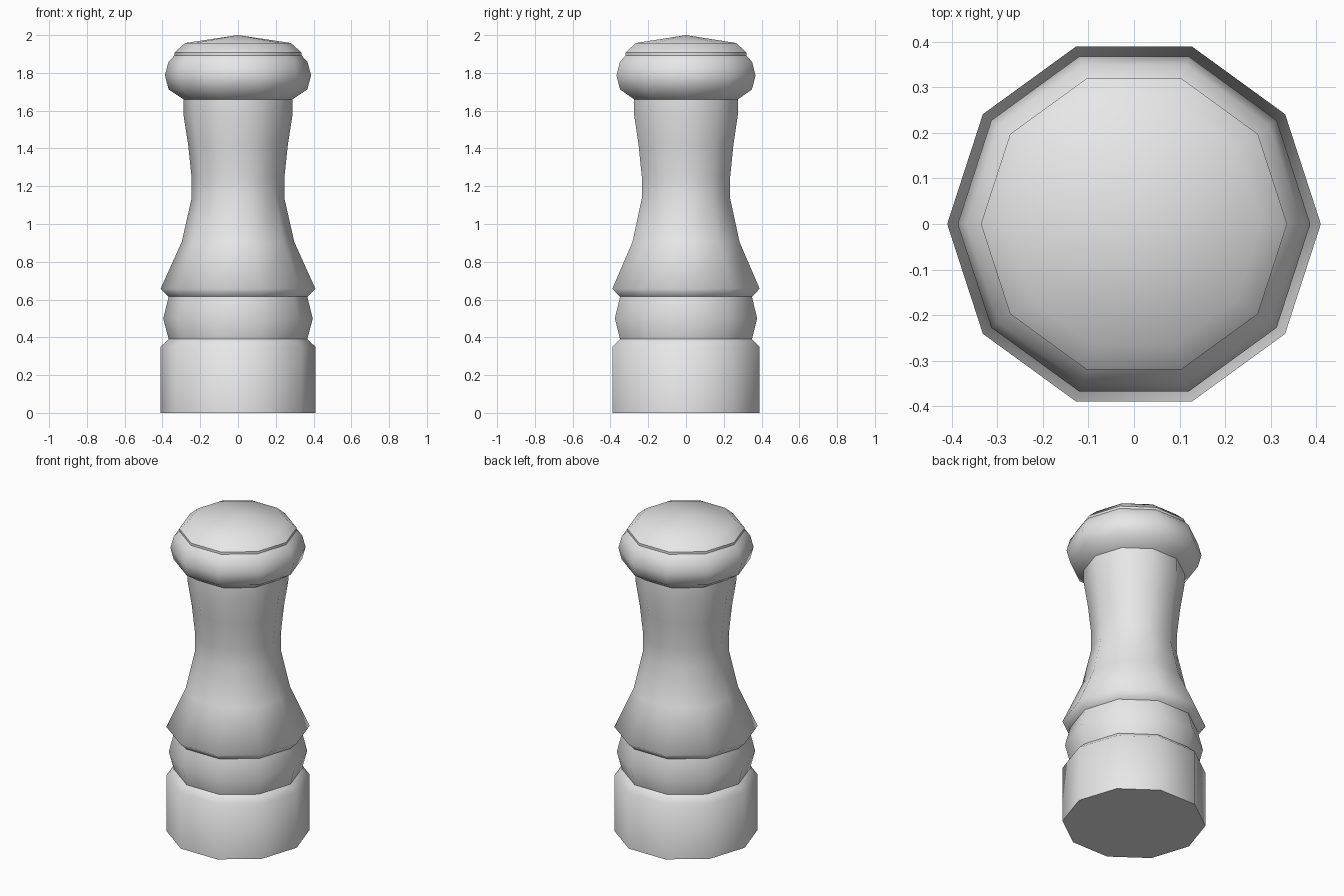
import bpy, bmesh
from math import cos, sin, tau, radians

SIDES = 10

cube = bpy.data.objects.get("Cube")
if cube:
    bpy.data.objects.remove(cube, do_unlink=True)

grey = bpy.data.materials.new("plain grey")
grey.use_nodes = True
colour = (0.8, 0.8, 0.8, 1)
grey.diffuse_color = colour
grey.node_tree.nodes["Principled BSDF"].inputs["Base Color"].default_value = colour


def lathe(name, profile):
    """Turn a (radius, height) profile, listed bottom to top, around z."""
    bm = bmesh.new()
    rings = []
    for r, z in profile:
        count = SIDES if r > 0 else 1
        rings.append([bm.verts.new((r * cos(tau * i / SIDES), r * sin(tau * i / SIDES), z))
                      for i in range(count)])
    for low, high in zip(rings, rings[1:]):
        for i in range(SIDES):
            j = (i + 1) % SIDES
            if len(low) == 1:
                bm.faces.new((low[0], high[j], high[i]))
            elif len(high) == 1:
                bm.faces.new((low[i], low[j], high[0]))
            else:
                bm.faces.new((low[i], low[j], high[j], high[i]))
    # Smooth shading, with only the foot rim kept sharp
    bm.normal_update()
    for f in bm.faces:
        f.smooth = True
    for e in bm.edges:
        e.smooth = e.calc_face_angle(0) < radians(80)
    mesh = bpy.data.meshes.new(name)
    bm.to_mesh(mesh)
    bm.free()
    mesh.materials.append(grey)
    obj = bpy.data.objects.new(name, mesh)
    bpy.context.collection.objects.link(obj)


# Straight foot with a bevelled shoulder
lathe("base", [(0, 0), (0.41, 0), (0.41, 0.35), (0.367, 0.39)])
# Rounded ring between the two grooves
lathe("collar", [(0.367, 0.39), (0.396, 0.5), (0.367, 0.615)])
# Flared, waisted body
lathe("body", [(0.367, 0.615), (0.41, 0.657), (0.298, 0.905), (0.246, 1.135),
               (0.246, 1.25), (0.264, 1.42), (0.289, 1.58), (0.289, 1.66)])
# Bulging head
lathe("head", [(0.289, 1.66), (0.367, 1.712), (0.387, 1.787), (0.368, 1.858), (0.336, 1.893)])
# Thin band under the lid
lathe("lid_rim", [(0.336, 1.893), (0.336, 1.908)])
# Shallow pointed lid
lathe("lid", [(0.336, 1.908), (0.28, 1.958), (0, 2.0)])
